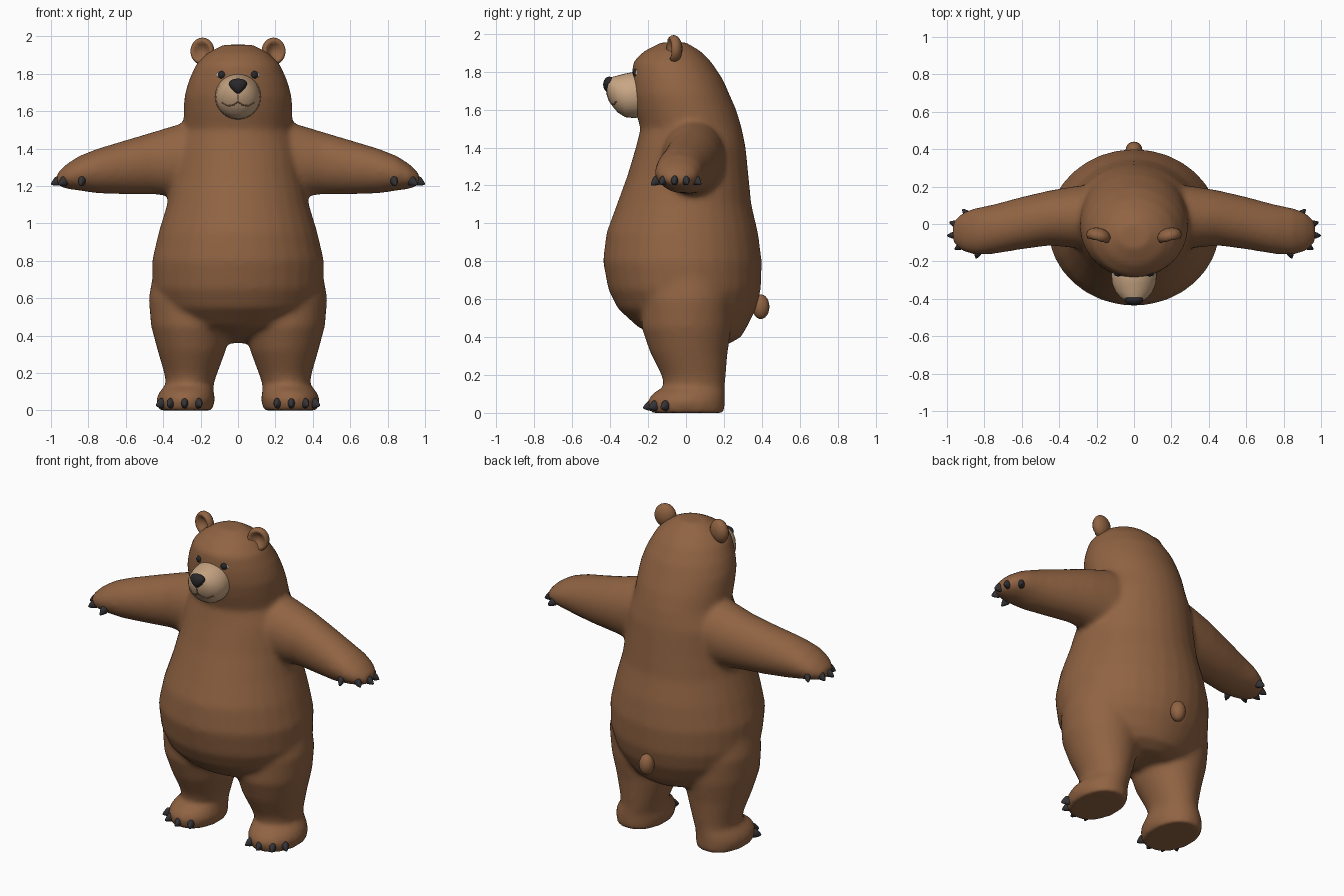
import bpy, bmesh, math
from mathutils import Vector
from mathutils.bvhtree import BVHTree

default_cube = bpy.data.objects.get("Cube")
if default_cube:
    bpy.data.objects.remove(default_cube, do_unlink=True)


def make_material(name, red, green, blue):
    material = bpy.data.materials.new(name)
    material.use_nodes = True
    material.diffuse_color = (red, green, blue, 1)
    shader = material.node_tree.nodes["Principled BSDF"]
    shader.inputs["Base Color"].default_value = (red, green, blue, 1)
    shader.inputs["Roughness"].default_value = 0.8
    return material


brown_fur = make_material("brown fur", 0.28, 0.125, 0.055)
tan_fur = make_material("tan fur", 0.58, 0.38, 0.23)
mouth_brown = make_material("mouth brown", 0.25, 0.13, 0.07)
claw_grey = make_material("claw charcoal", 0.035, 0.033, 0.037)
nose_black = make_material("nose black", 0.022, 0.02, 0.022)
eye_white = make_material("eye white", 0.6, 0.55, 0.5)


def finish(name, bm, material):
    """Turn a bmesh into a smooth-shaded object."""
    bmesh.ops.recalc_face_normals(bm, faces=bm.faces)
    mesh = bpy.data.meshes.new(name)
    bm.to_mesh(mesh)
    bm.free()
    mesh.materials.append(material)
    mesh.shade_smooth()
    obj = bpy.data.objects.new(name, mesh)
    bpy.context.collection.objects.link(obj)
    return obj


def loft(bm, axis, rings, side=1, sides=32):
    """Skin ellipses along an axis; each ring is (position, a low, a high, b low, b high)."""
    loops = []
    for position, a_low, a_high, b_low, b_high in rings:
        loop = []
        for i in range(sides):
            angle = math.tau * i / sides
            a = (a_low + a_high) / 2 + (a_high - a_low) / 2 * math.cos(angle)
            b = (b_low + b_high) / 2 + (b_high - b_low) / 2 * math.sin(angle)
            x, y, z = {"x": (position, a, b), "y": (a, position, b), "z": (a, b, position)}[axis]
            loop.append(bm.verts.new((x * side, y, z)))
        loops.append(loop)
    for low, high in zip(loops, loops[1:]):
        for i in range(sides):
            j = (i + 1) % sides
            bm.faces.new((low[i], low[j], high[j], high[i]))
    bm.faces.new(loops[0])
    bm.faces.new(loops[-1])


def ellipsoid(bm, centre, radii, direction=None, reshape=None):
    """Add an ellipsoid; its local x axis can be aimed along a direction."""
    verts = bmesh.ops.create_uvsphere(bm, u_segments=20, v_segments=12, radius=1)["verts"]
    turn = Vector(direction).to_track_quat("X", "Z") if direction else None
    for v in verts:
        if reshape:
            reshape(v.co)
        v.co = Vector(a * b for a, b in zip(v.co, radii))
        if turn:
            v.co.rotate(turn)
        v.co += Vector(centre)


# Torso and head: height, half width, front, back
torso = [
    (0.36, 0.12, 0.0, 0.22), (0.40, 0.25, -0.12, 0.29), (0.45, 0.34, -0.25, 0.32),
    (0.55, 0.42, -0.36, 0.37), (0.65, 0.455, -0.41, 0.395), (0.8, 0.46, -0.438, 0.40),
    (0.95, 0.425, -0.42, 0.38), (1.1, 0.38, -0.365, 0.345), (1.25, 0.35, -0.31, 0.33),
    (1.4, 0.33, -0.265, 0.315), (1.5, 0.29, -0.24, 0.295), (1.6, 0.29, -0.27, 0.265),
    (1.68, 0.287, -0.285, 0.23), (1.76, 0.265, -0.288, 0.195), (1.85, 0.225, -0.28, 0.135),
    (1.91, 0.165, -0.22, 0.075), (1.955, 0.08, -0.13, 0.0),
]
leg = [
    (0.0, 0.135, 0.425, -0.19, 0.205), (0.06, 0.122, 0.438, -0.205, 0.205),
    (0.1, 0.13, 0.42, -0.18, 0.205), (0.14, 0.13, 0.385, -0.115, 0.205),
    (0.2, 0.11, 0.395, -0.13, 0.21), (0.32, 0.065, 0.43, -0.19, 0.22),
    (0.45, 0.04, 0.465, -0.235, 0.24), (0.6, 0.06, 0.478, -0.23, 0.24),
    (0.75, 0.12, 0.45, -0.18, 0.2),
]
arm = [
    (0.15, -0.13, 0.2, 1.16, 1.55), (0.3, -0.13, 0.205, 1.14, 1.535),
    (0.45, -0.115, 0.18, 1.155, 1.49), (0.6, -0.135, 0.145, 1.155, 1.445),
    (0.75, -0.16, 0.105, 1.16, 1.4), (0.85, -0.165, 0.085, 1.175, 1.36),
    (0.92, -0.145, 0.06, 1.185, 1.315), (0.97, -0.1, 0.01, 1.205, 1.265),
]

# Body: all masses fused into one soft skin
bm = bmesh.new()
loft(bm, "z", [(z, -half, half, front, back) for z, half, front, back in torso])
for side in (1, -1):
    loft(bm, "z", leg, side)
    loft(bm, "x", arm, side)
body = finish("body", bm, brown_fur)
remesh = body.modifiers.new("fuse", "REMESH")
remesh.mode = "VOXEL"
remesh.voxel_size = 0.016
remesh.use_smooth_shade = True
soften = body.modifiers.new("soften", "SMOOTH")
soften.factor = 0.5
soften.iterations = 10


# Ears with a dished front
def dish(co):
    radius_squared = co.x ** 2 + co.z ** 2
    if co.y < 0:
        co.y += 1.2 * max(0, 1 - radius_squared / 0.6)


for side, label in ((1, "left"), (-1, "right")):
    bm = bmesh.new()
    ellipsoid(bm, (0.19 * side, -0.065, 1.92), (0.066, 0.045, 0.073),
              (1, 0.25 * side, 0), dish)
    finish(label + "_ear", bm, brown_fur)

# Tail
bm = bmesh.new()
ellipsoid(bm, (0, 0.395, 0.56), (0.045, 0.045, 0.065))
finish("tail", bm, brown_fur)

# Muzzle
bm = bmesh.new()
loft(bm, "y", [
    (-0.2, -0.11, 0.11, 1.57, 1.79), (-0.27, -0.122, 0.122, 1.555, 1.8),
    (-0.32, -0.117, 0.117, 1.56, 1.79), (-0.36, -0.1, 0.1, 1.585, 1.78),
    (-0.39, -0.077, 0.077, 1.62, 1.772), (-0.41, -0.05, 0.05, 1.66, 1.765),
    (-0.418, -0.02, 0.02, 1.69, 1.75),
])
bmesh.ops.recalc_face_normals(bm, faces=bm.faces)
muzzle_surface = BVHTree.FromBMesh(bm)
finish("muzzle", bm, tan_fur)

# Mouth line laid on the muzzle
curve = bpy.data.curves.new("mouth", "CURVE")
curve.dimensions = "3D"
curve.bevel_depth = 0.004
curve.materials.append(mouth_brown)
for side in (1, -1):
    spots = []
    for x, z in ((0, 1.69), (0, 1.65), (0.025, 1.632), (0.055, 1.628), (0.085, 1.645)):
        hit = muzzle_surface.ray_cast(Vector((x * side, -1, z)), Vector((0, 1, 0)))[0]
        if hit:
            spots.append(hit)
    line = curve.splines.new("POLY")
    line.points.add(len(spots) - 1)
    for point, spot in zip(line.points, spots):
        point.co = (*spot, 1)
bpy.context.collection.objects.link(bpy.data.objects.new("mouth", curve))


# Nose, narrower at the bottom
def taper_nose(co):
    co.x *= 0.75 + 0.35 * co.z


bm = bmesh.new()
ellipsoid(bm, (0, -0.405, 1.732), (0.06, 0.032, 0.042), None, taper_nose)
finish("nose", bm, nose_black)

# Eyes
for side, label in ((1, "left"), (-1, "right")):
    bm = bmesh.new()
    ellipsoid(bm, (0.09 * side, -0.258, 1.793), (0.028, 0.015, 0.02), (1, 0.35 * side, 0))
    finish(label + "_eye_white", bm, eye_white)
    bm = bmesh.new()
    ellipsoid(bm, (0.086 * side, -0.264, 1.794), (0.022, 0.016, 0.021))
    finish(label + "_eye", bm, nose_black)


# Claws, pointed at the outer end
def sharpen(co):
    if co.x > 0:
        co.y *= 1 - 0.5 * co.x
        co.z *= 1 - 0.5 * co.x


hand_claws = [(0.835, -0.155), (0.93, -0.12), (0.965, -0.06), (0.955, 0.0), (0.895, 0.055)]
foot_claws = [(0.21, -0.175), (0.285, -0.19), (0.36, -0.165), (0.41, -0.11)]
for side, label in ((1, "left"), (-1, "right")):
    bm = bmesh.new()
    for x, y in hand_claws:
        aim = ((x - 0.8) * side, y + 0.05, -0.08)
        ellipsoid(bm, (x * side, y, 1.225), (0.038, 0.019, 0.026), aim, sharpen)
    finish(label + "_hand_claws", bm, claw_grey)
    bm = bmesh.new()
    for x, y in foot_claws:
        aim = ((x - 0.28) * side, y, -0.06)
        ellipsoid(bm, (x * side, y, 0.037), (0.038, 0.02, 0.028), aim, sharpen)
    finish(label + "_foot_claws", bm, claw_grey)
